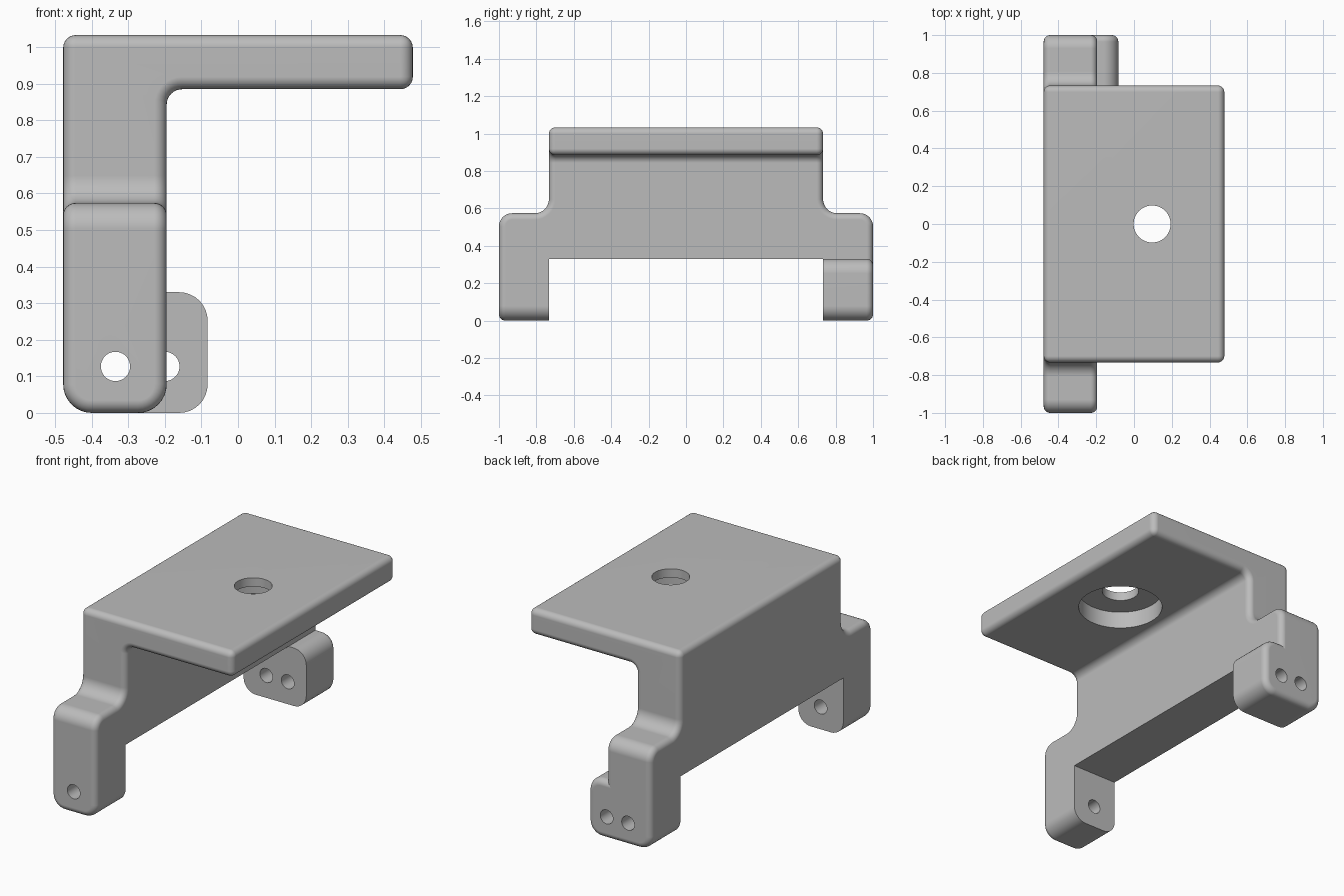
import bpy, bmesh, math
from mathutils import Vector

cube = bpy.data.objects.get("Cube")
if cube:
    bpy.data.objects.remove(cube, do_unlink=True)

EDGE = 0.034          # rounding of outer edges
TOP, UNDER = 1.033, 0.885
LEFT, RIGHT, WALL = -0.478, 0.478, -0.195
END, RECESS = 0.733, 0.33

grey = bpy.data.materials.new("plain grey")
grey.use_nodes = True
grey.diffuse_color = (0.5, 0.5, 0.5, 1)
grey.node_tree.nodes["Principled BSDF"].inputs["Base Color"].default_value = (0.5, 0.5, 0.5, 1)


def rounded(corners, steps=8):
    """Turn (a, b, radius) right-angled corners into a rounded outline."""
    out = []
    for i, (a, b, r) in enumerate(corners):
        p = Vector((a, b))
        if not r:
            out.append(p)
            continue
        u = (Vector(corners[i - 1][:2]) - p).normalized()
        v = (Vector(corners[(i + 1) % len(corners)][:2]) - p).normalized()
        c = p + r * (u + v)
        for k in range(steps + 1):
            t = math.pi / 2 * k / steps
            out.append(c - r * (v * math.cos(t) + u * math.sin(t)))
    return out


def circle(a, b, r, n=48):
    return [Vector((a + r * math.cos(math.tau * k / n), b + r * math.sin(math.tau * k / n)))
            for k in range(n)]


def prism(name, outline, axis, lo, hi):
    """Extrude a 2D outline along one axis."""
    place = {"x": lambda p, t: (t, p.x, p.y),
             "y": lambda p, t: (p.x, t, p.y),
             "z": lambda p, t: (p.x, p.y, t)}[axis]
    bm = bmesh.new()
    ends = [[bm.verts.new(place(p, t)) for p in outline] for t in (lo, hi)]
    for ring in ends:
        bm.faces.new(ring)
    n = len(outline)
    for i in range(n):
        j = (i + 1) % n
        bm.faces.new((ends[0][i], ends[0][j], ends[1][j], ends[1][i]))
    bmesh.ops.recalc_face_normals(bm, faces=bm.faces)
    mesh = bpy.data.meshes.new(name)
    bm.to_mesh(mesh)
    bm.free()
    mesh.materials.append(grey)
    obj = bpy.data.objects.new(name, mesh)
    bpy.context.collection.objects.link(obj)
    return obj


def boolean(obj, tool, operation):
    """Apply a boolean."""
    mod = obj.modifiers.new("boolean", "BOOLEAN")
    mod.operation, mod.solver, mod.object = operation, "EXACT", tool
    bpy.context.view_layer.update()
    deps = bpy.context.evaluated_depsgraph_get()
    result = bpy.data.meshes.new_from_object(obj.evaluated_get(deps))
    obj.modifiers.clear()
    obj.data = result


def soften(obj, keep_sharp):
    """Round the convex edges, apart from those the rule keeps sharp."""
    bm = bmesh.new()
    bm.from_mesh(obj.data)
    bmesh.ops.remove_doubles(bm, verts=bm.verts, dist=1e-4)
    bmesh.ops.dissolve_limit(bm, angle_limit=math.radians(1), verts=bm.verts, edges=bm.edges)
    edges = [e for e in bm.edges
             if e.is_manifold and e.calc_face_angle_signed() > math.radians(35)
             and not all(keep_sharp(v.co) for v in e.verts)]
    bmesh.ops.bevel(bm, geom=edges, offset=EDGE, offset_type="OFFSET", segments=6,
                    profile=0.5, affect="EDGES", clamp_overlap=False)
    bm.to_mesh(obj.data)
    bm.free()


# Bracket: an L-shaped section trimmed by the stepped side outline
section = rounded([(LEFT, 0, 0.078), (WALL, 0, 0.078), (WALL, UNDER, 0.042),
                   (RIGHT, UNDER, 0), (RIGHT, TOP, 0), (LEFT, TOP, 0)])
bracket = prism("bracket", section, "y", -1.2, 1.2)

half = [(END, -0.2, 0), (1, -0.2, 0), (1, 0.574, 0.07), (END, 0.574, 0.075), (END, 1.3, 0)]
side = [(END, RECESS, 0)] + half
side += [(-a, b, r) for a, b, r in reversed(side)]
trimmer = prism("side_trimmer", rounded(side), "x", -0.7, 0.7)
boolean(bracket, trimmer, "INTERSECT")
soften(bracket, lambda p: abs(p.y) < END + 0.01 and p.z < RECESS + 0.01)

# Widened foot on the back leg
foot = prism("back_foot", rounded([(-0.27, 0, 0), (-0.083, 0, 0.078),
                                   (-0.083, RECESS, 0.078), (-0.27, RECESS, 0)]),
             "y", END, 1)
soften(foot, lambda p: p.y < END + 0.01 or p.x < -0.26)

# Screw holes through the legs, and the counterbored hole in the plate
cutters = [prism("leg_hole", circle(-0.335, 0.127, 0.04), "y", -1.3, 1.3),
           prism("foot_hole", circle(-0.2, 0.127, 0.04), "y", 0.5, 1.3),
           prism("plate_hole", circle(0.096, 0, 0.098), "z", 0.7, 1.3),
           prism("counterbore", circle(0.096, 0, 0.225, 64), "z", 0.7, UNDER + 0.098)]
for cutter in cutters:
    boolean(bracket, cutter, "DIFFERENCE")
boolean(foot, cutters[1], "DIFFERENCE")

for helper in cutters + [trimmer]:
    bpy.data.objects.remove(helper, do_unlink=True)

# Smooth shading with crisp cut edges and flat main faces
for obj in (bracket, foot):
    obj.data.shade_smooth()
    obj.data.set_sharp_from_angle(angle=math.radians(30))
    normals = obj.modifiers.new("flat faces", "WEIGHTED_NORMAL")
    normals.keep_sharp = True
